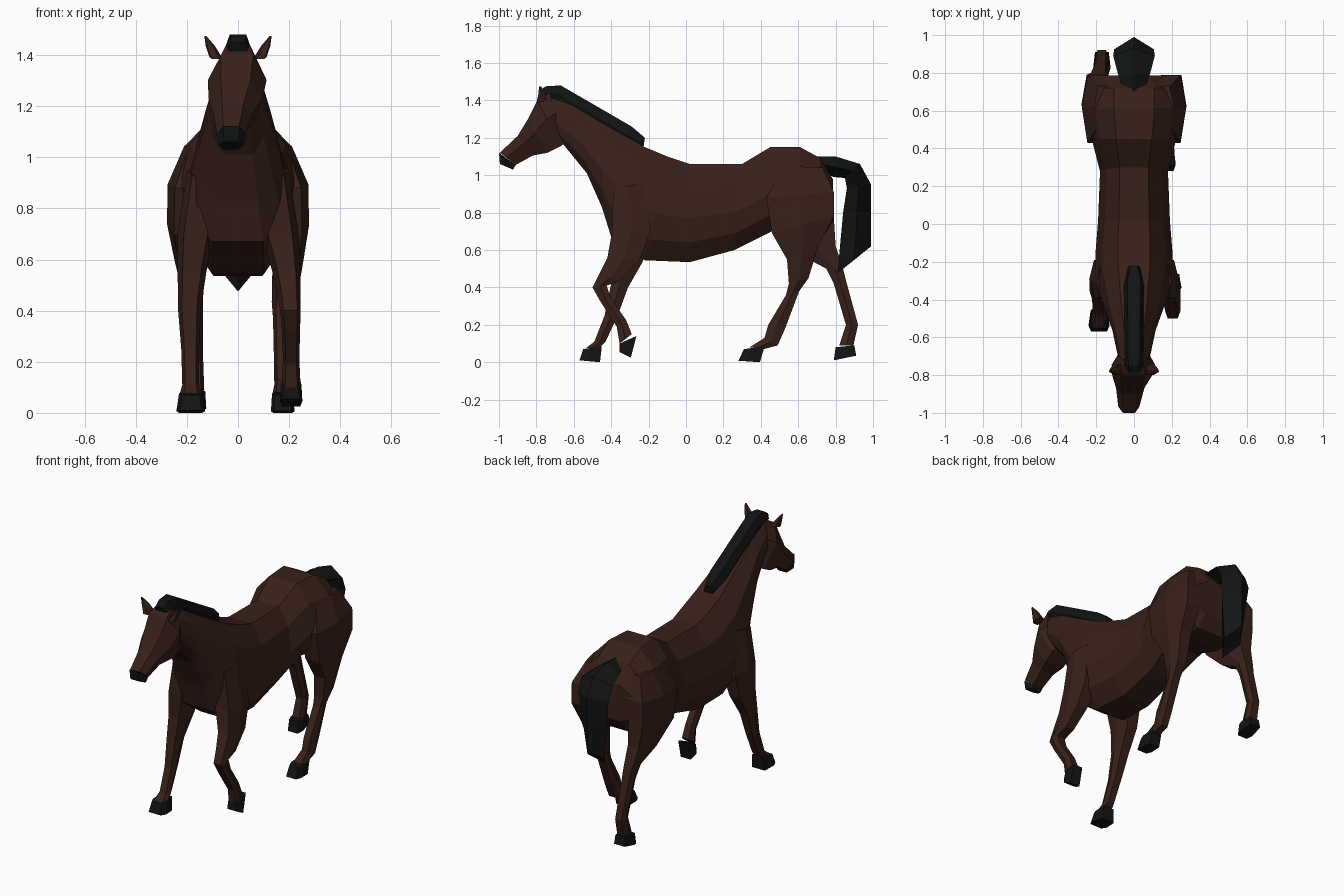
import bpy, bmesh


def material(name, color):
    m = bpy.data.materials.new(name)
    m.diffuse_color = (*color, 1)
    return m


COAT = material("brown_coat", (0.040, 0.015, 0.010))
DARK = material("black_hair", (0.006, 0.007, 0.007))

# Cross-section shapes: (position from edge A to edge B, share of half width)
BODY = [(0, .42), (.22, .82), (.55, 1), (.8, .88), (1, .5)]
HEAD = [(0, .55), (.4, 1), (1, .6)]
LIMB = [(0, .65), (.5, 1), (1, .65)]
TAIL = [(0, 0), (.5, 1), (1, 0)]
HOOF = [(0, .75), (.3, 1), (1, .8)]


def loft(name, sections, shape, mat, side=1):
    """Skin flat-faced rings; section = (A y, A z, B y, B z, centre x, half width)."""
    ring = [(u, v) for u, v in shape] + [(u, -v) for u, v in reversed(shape) if v]
    bm = bmesh.new()
    rings = []
    for ay, az, by, bz, cx, w in sections:
        rings.append([bm.verts.new((side * cx + v * w, ay + (by - ay) * u, az + (bz - az) * u))
                      for u, v in ring])
    n = len(ring)
    for a, b in zip(rings, rings[1:]):
        for i in range(n):
            j = (i + 1) % n
            bm.faces.new((a[i], a[j], b[j], b[i]))
    bm.faces.new(rings[0])
    bm.faces.new(rings[-1])
    bmesh.ops.remove_doubles(bm, verts=bm.verts, dist=1e-4)
    bmesh.ops.recalc_face_normals(bm, faces=bm.faces)
    me = bpy.data.meshes.new(name)
    bm.to_mesh(me)
    bm.free()
    me.materials.append(mat)
    ob = bpy.data.objects.new(name, me)
    bpy.context.collection.objects.link(ob)
    return ob


# Torso and neck, poll to rump
loft("body", [
    (-.75, 1.43, -.66, 1.17, 0, .085),
    (-.60, 1.37, -.53, 1.01, 0, .115),
    (-.45, 1.28, -.45, .83, 0, .155),
    (-.22, 1.15, -.40, .67, 0, .20),
    (-.10, 1.10, -.22, .545, 0, .205),
    (.02, 1.06, .02, .535, 0, .19),
    (.30, 1.06, .26, .60, 0, .18),
    (.45, 1.15, .46, .70, 0, .225),
    (.61, 1.15, .62, .66, 0, .255),
    (.72, 1.09, .73, .67, 0, .25),
    (.785, .98, .785, .75, 0, .20)], BODY, COAT)

# Head, slightly turned
loft("head", [
    (-.73, 1.44, -.65, 1.17, 0, .085),
    (-.795, 1.40, -.67, 1.155, -.003, .115),
    (-.845, 1.30, -.74, 1.12, -.01, .105),
    (-.90, 1.21, -.82, 1.105, -.02, .075),
    (-.995, 1.12, -.91, 1.055, -.027, .057)], HEAD, COAT)
loft("muzzle", [
    (-1.0, 1.12, -.91, 1.055, -.027, .058),
    (-.995, 1.06, -.925, 1.03, -.027, .05)], HEAD, DARK)

# Ears
for s in (1, -1):
    loft("ear", [(-.80, 1.385, -.74, 1.40, .088, .024),
                 (-.79, 1.43, -.755, 1.44, .108, .018),
                 (-.785, 1.475, -.775, 1.475, .128, .004)], LIMB, COAT, s)

# Mane and tail
loft("mane", [
    (-.785, 1.45, -.76, 1.40, 0, .04),
    (-.75, 1.475, -.74, 1.40, 0, .045),
    (-.67, 1.48, -.70, 1.38, 0, .05),
    (-.29, 1.26, -.35, 1.17, 0, .052),
    (-.22, 1.20, -.23, 1.13, 0, .03)], LIMB, DARK)
loft("tail", [
    (.68, 1.10, .72, 1.02, 0, .05),
    (.80, 1.10, .79, .99, 0, .085),
    (.93, 1.06, .85, .985, 0, .11),
    (.99, .95, .86, .93, 0, .105),
    (.99, .80, .84, .80, 0, .09),
    (.99, .62, .81, .475, 0, .06)], TAIL, DARK)

# Hind legs share a haunch; the rest follows the stride
haunch = [(.52, 1.05, .73, 1.04, .15, .06), (.43, .88, .79, .91, .195, .08)]
loft("hind_leg_forward", haunch + [
    (.46, .69, .79, .78, .20, .078),
    (.54, .55, .71, .63, .195, .06),
    (.55, .42, .655, .45, .18, .048),
    (.535, .36, .605, .38, .175, .038),
    (.44, .20, .53, .18, .175, .034),
    (.42, .13, .49, .09, .175, .033),
    (.34, .08, .415, .07, .175, .04)], LIMB, COAT)
loft("hind_leg_back", haunch + [
    (.48, .70, .79, .78, .20, .078),
    (.62, .57, .80, .62, .19, .058),
    (.75, .50, .84, .50, .18, .045),
    (.79, .42, .86, .42, .175, .038),
    (.855, .20, .92, .20, .17, .034),
    (.82, .09, .895, .09, .17, .038)], LIMB, COAT, -1)

# Front legs share a shoulder
shoulder = [(-.39, .93, -.22, .96, .14, .06), (-.395, .70, -.19, .70, .165, .072)]
loft("front_leg_planted", shoulder + [
    (-.385, .56, -.23, .54, .18, .056),
    (-.40, .42, -.31, .40, .19, .045),
    (-.435, .25, -.365, .25, .187, .035),
    (-.49, .11, -.43, .11, .185, .033),
    (-.535, .075, -.46, .08, .185, .042)], LIMB, COAT, -1)
loft("front_leg_raised", shoulder + [
    (-.42, .56, -.25, .54, .19, .055),
    (-.465, .47, -.35, .435, .20, .045),
    (-.50, .40, -.425, .41, .205, .04),
    (-.455, .32, -.40, .34, .207, .036),
    (-.37, .19, -.32, .225, .208, .032),
    (-.355, .10, -.29, .15, .208, .036)], LIMB, COAT)

# Hooves: top ring, sole ring
for name, side, top, sole in [
        ("hind_hoof_forward", 1, (.31, .07, .42, .085, .175, .042), (.28, .008, .395, 0, .175, .046)),
        ("hind_hoof_back", -1, (.80, .08, .90, .09, .17, .042), (.79, .01, .91, .035, .17, .046)),
        ("front_hoof_planted", -1, (-.55, .07, -.45, .085, .185, .046), (-.57, .01, -.46, 0, .185, .056)),
        ("front_hoof_raised", 1, (-.355, .10, -.265, .14, .208, .04), (-.355, .055, -.295, .025, .208, .044))]:
    loft(name, [top, sole], HOOF, DARK, side)
